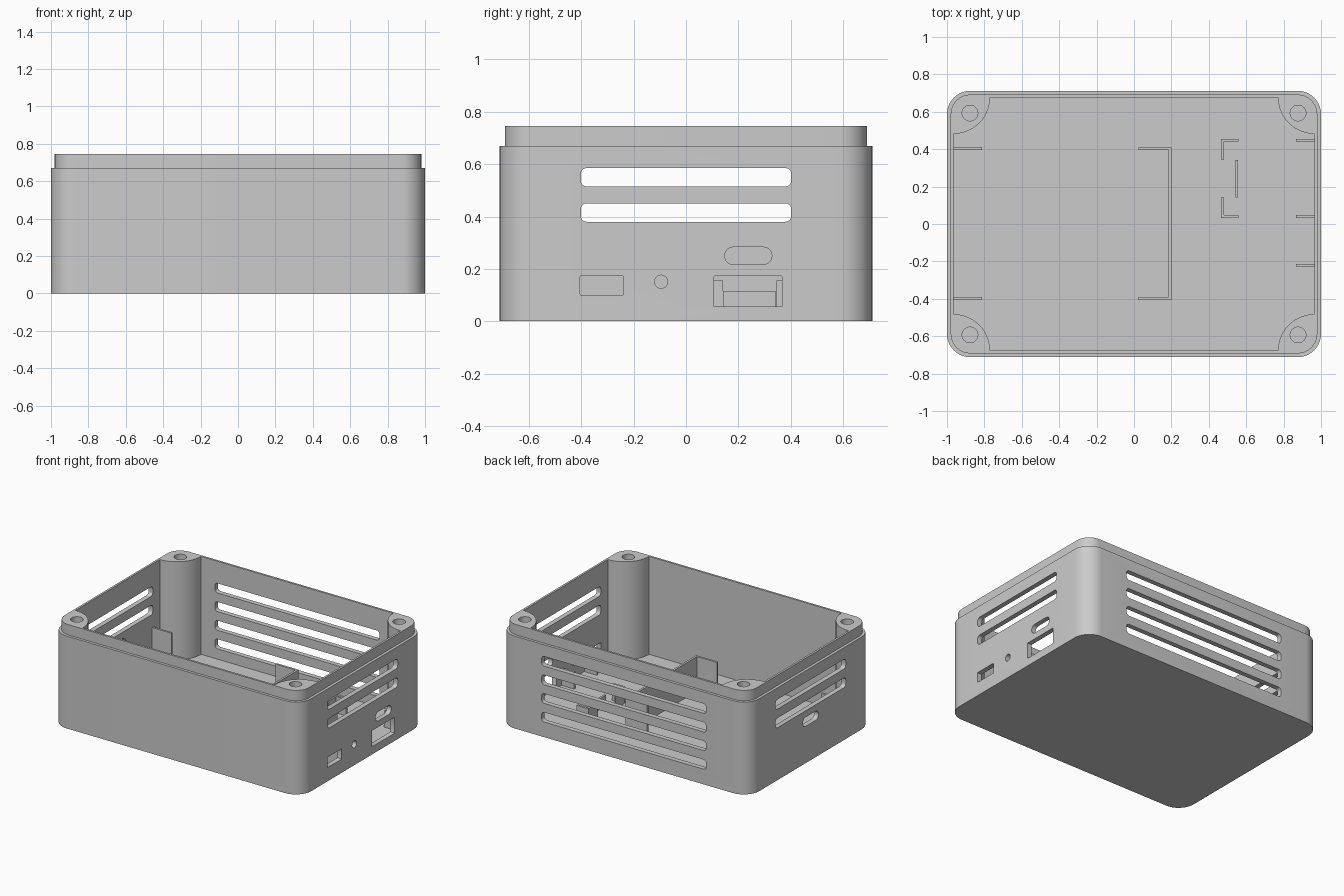
import bpy, bmesh
from math import sin, cos, radians

cube = bpy.data.objects.get("Cube")
if cube:
    bpy.data.objects.remove(cube, do_unlink=True)

grey = bpy.data.materials.new("plain grey")
grey.use_nodes = True
grey.diffuse_color = (0.6, 0.6, 0.6, 1)
grey.node_tree.nodes["Principled BSDF"].inputs["Base Color"].default_value = (0.6, 0.6, 0.6, 1)

CORNERS = [(1, 1), (-1, 1), (-1, -1), (1, -1)]
FLOOR = 0.035
INNER_X, INNER_Y = 0.965, 0.677


def rounded(w, h, r, cx=0, cy=0, steps=10):
    """Outline of a rounded rectangle with half sizes w and h."""
    pts = []
    for k, (sx, sy) in enumerate(CORNERS):
        for i in range(steps + 1):
            a = radians(90 * k + 90 * i / steps)
            pts.append((cx + sx * (w - r) + r * cos(a), cy + sy * (h - r) + r * sin(a)))
    return pts


def circle(cx, cy, r, n=32):
    return [(cx + r * cos(radians(360 * i / n)), cy + r * sin(radians(360 * i / n))) for i in range(n)]


def loft(name, rings, axis="z"):
    """Closed solid through (outline, position) rings along an axis."""
    place = {"x": lambda u, v, t: (t, u, v),
             "y": lambda u, v, t: (u, t, v),
             "z": lambda u, v, t: (u, v, t)}[axis]
    bm = bmesh.new()
    loops = [[bm.verts.new(place(u, v, t)) for u, v in pts] for pts, t in rings]
    n = len(loops[0])
    bm.faces.new(loops[0])
    bm.faces.new(loops[-1])
    for a, b in zip(loops, loops[1:]):
        for i in range(n):
            j = (i + 1) % n
            bm.faces.new((a[i], a[j], b[j], b[i]))
    bmesh.ops.recalc_face_normals(bm, faces=bm.faces)
    mesh = bpy.data.meshes.new(name)
    bm.to_mesh(mesh)
    bm.free()
    mesh.materials.append(grey)
    obj = bpy.data.objects.new(name, mesh)
    bpy.context.collection.objects.link(obj)
    return obj


def cut(target, outline, start, end, axis):
    """Subtract a prism from the target and discard the cutter."""
    tool = loft("cutter", [(outline, start), (outline, end)], axis)
    tool.hide_render = True
    mod = target.modifiers.new("cut", "BOOLEAN")
    mod.operation, mod.solver, mod.object = "DIFFERENCE", "EXACT", tool
    bpy.context.view_layer.objects.active = target
    bpy.ops.object.modifier_apply(modifier=mod.name)
    bpy.data.objects.remove(tool, do_unlink=True)


def box(name, x0, x1, y0, y1, top):
    """Upright plate standing on the floor."""
    outline = [(x0, y0), (x1, y0), (x1, y1), (x0, y1)]
    return loft(name, [(outline, FLOOR - 0.01), (outline, top)])


# Outer shell with a stepped lip
wall = rounded(1.0, 0.712, 0.125)
lip = rounded(0.98, 0.692, 0.105)
shell = loft("case_shell", [(wall, 0), (wall, 0.67), (lip, 0.67), (lip, 0.745)])

# Cavity outline that leaves a quarter-round screw pillar in each corner
cavity = []
for k, (sx, sy) in enumerate(CORNERS):
    for i in range(17):
        a = radians(270 + 90 * k - 90 * i / 16)
        cavity.append((sx * INNER_X + 0.195 * cos(a), sy * INNER_Y + 0.195 * sin(a)))
cut(shell, cavity, FLOOR, 0.9, "z")

# Screw holes
for sx, sy in CORNERS:
    cut(shell, circle(sx * 0.877, sy * 0.593, 0.042), 0.3, 0.9, "z")

# Vent slots: two through both ends, four through the back
for i in range(4):
    z = 0.55 - 0.135 * i
    if i < 2:
        cut(shell, rounded(0.402, 0.035, 0.022, 0, z, 5), -1.2, 1.2, "x")
    cut(shell, rounded(0.66, 0.035, 0.022, 0, z, 5), 0.6, 0.9, "y")

# Connector openings on the right end, cable opening on the left end
cut(shell, rounded(0.082, 0.037, 0.004, -0.322, 0.137, 2), 0.9, 1.2, "x")
cut(shell, circle(-0.095, 0.151, 0.025), 0.9, 1.2, "x")
cut(shell, rounded(0.13, 0.058, 0.003, 0.237, 0.114, 2), 0.9, 1.2, "x")
cut(shell, rounded(0.09, 0.033, 0.0325, 0.238, 0.25, 8), 0.9, 1.2, "x")
cut(shell, rounded(0.09, 0.033, 0.0325, 0, 0.3, 8), -1.2, -0.9, "x")

# Large holder: end ribs and a three-sided bracket
T = 0.015
for side, y in (("back", 0.395), ("front", -0.405)):
    box("holder_rib_" + side, -0.975, -0.812, y, y + T, 0.285)
    box("holder_arm_" + side, 0.025, 0.19, y, y + T, 0.285)
box("holder_wall", 0.185, 0.2, -0.405, 0.41, 0.285)

# Small board holder: corner brackets and a low stop
for side, y, y0, y1 in (("back", 0.44, 0.345, 0.455), ("front", 0.033, 0.033, 0.142)):
    box("board_corner_arm_" + side, 0.47, 0.558, y, y + T, 0.155)
    box("board_corner_side_" + side, 0.465, 0.48, y0, y1, 0.155)
box("board_stop", 0.542, 0.557, 0.142, 0.342, 0.115)

# Guide ribs against the right end
for name, y in (("back", 0.44), ("middle", 0.033), ("front", -0.228)):
    box("guide_rib_" + name, 0.865, 0.975, y, y + T, 0.155)

# Smooth the rounded corners while keeping edges crisp
bpy.ops.object.select_all(action="DESELECT")
shell.select_set(True)
bpy.context.view_layer.objects.active = shell
bpy.ops.object.shade_smooth_by_angle(angle=radians(30))
